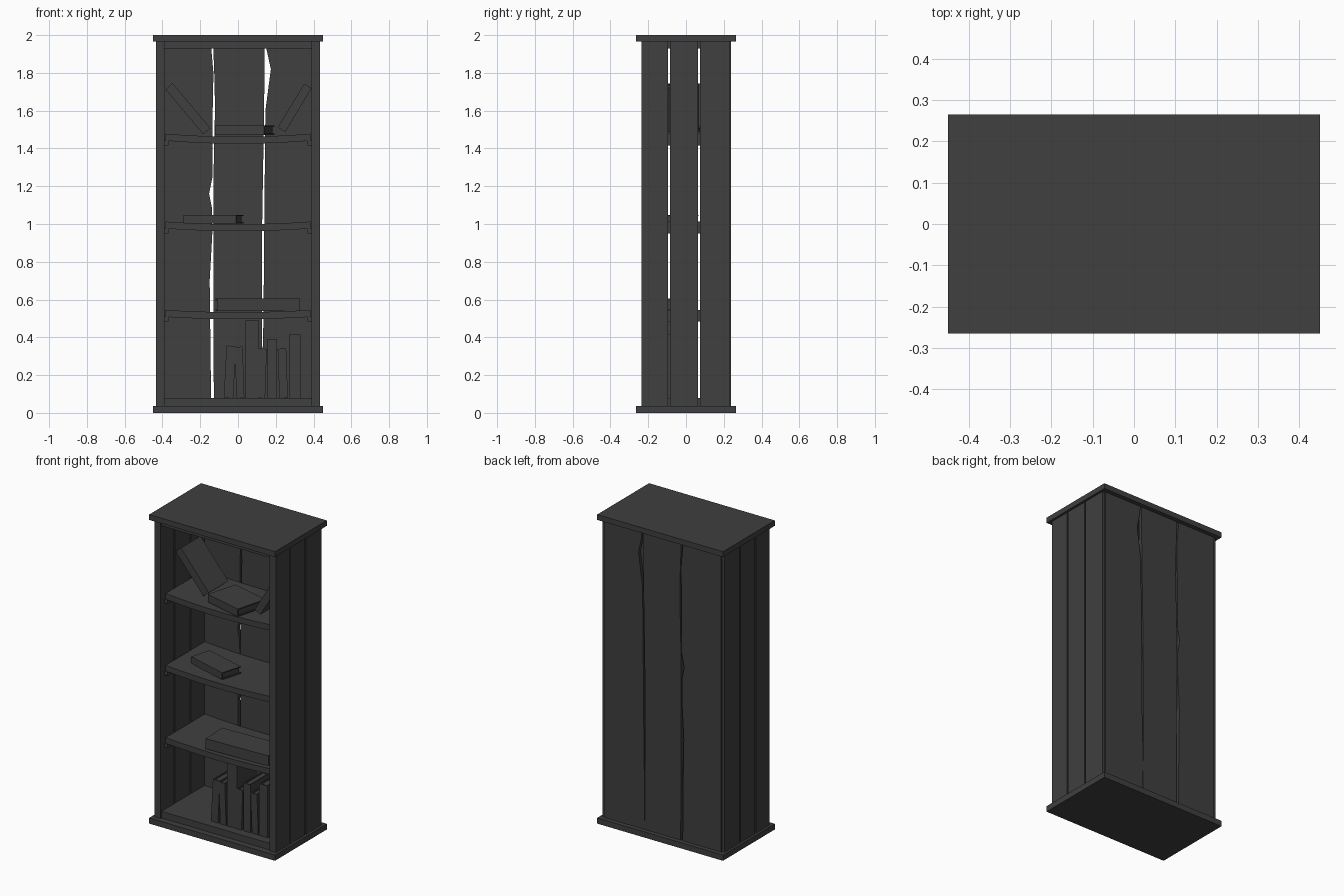
import bpy, bmesh
from math import radians
from mathutils import Matrix, Vector

if "Cube" in bpy.data.objects:
    bpy.data.objects.remove(bpy.data.objects["Cube"], do_unlink=True)

dark_wood = bpy.data.materials.new("dark_grey")
dark_wood.use_nodes = True
dark_wood.diffuse_color = (0.05, 0.05, 0.05, 1)
dark_wood.node_tree.nodes["Principled BSDF"].inputs["Base Color"].default_value = (0.05, 0.05, 0.05, 1)


def finish(name, bm):
    bmesh.ops.recalc_face_normals(bm, faces=bm.faces)
    mesh = bpy.data.meshes.new(name)
    bm.to_mesh(mesh)
    bm.free()
    mesh.materials.append(dark_wood)
    obj = bpy.data.objects.new(name, mesh)
    bpy.context.collection.objects.link(obj)
    return obj


def add_box(bm, low, high):
    low, high = Vector(low), Vector(high)
    matrix = Matrix.Translation((low + high) / 2) @ Matrix.Diagonal((*(high - low), 1))
    bmesh.ops.create_cube(bm, size=1, matrix=matrix)


def box(name, low, high):
    bm = bmesh.new()
    add_box(bm, low, high)
    return finish(name, bm)


def ribbon(name, edge_a, edge_b, y0, y1):
    """Solid between two matching rows of (x, z) points, extruded in y."""
    bm = bmesh.new()
    face = bm.faces.new([bm.verts.new((x, y0, z)) for x, z in edge_a + edge_b[::-1]])
    grown = bmesh.ops.extrude_face_region(bm, geom=[face])
    verts = [g for g in grown["geom"] if isinstance(g, bmesh.types.BMVert)]
    bmesh.ops.translate(bm, verts=verts, vec=(0, y1 - y0, 0))
    return finish(name, bm)


def book(name, centre, length, depth, thick, tilt=0, turn=0):
    """Two covers, a spine facing the front and a recessed page block."""
    bm = bmesh.new()
    l, d, t, cover = length / 2, depth / 2, thick / 2, thick * 0.14
    add_box(bm, (-l, -d, t - cover), (l, d, t))
    add_box(bm, (-l, -d, -t), (l, d, cover - t))
    add_box(bm, (-l, -d, cover - t), (l, cover - d, t - cover))
    add_box(bm, (-l + 0.008, cover - d, cover - t), (l - 0.008, d - 0.008, t - cover))
    bm.transform(Matrix.Translation(centre) @ Matrix.Rotation(radians(turn), 4, "Z")
                 @ Matrix.Rotation(radians(tilt), 4, "Y"))
    return finish(name, bm)


# Cabinet: slabs, floor and ceiling
box("base_slab", (-0.45, -0.265, 0), (0.45, 0.265, 0.037))
box("top_slab", (-0.45, -0.265, 1.965), (0.45, 0.265, 2))
box("floor_board", (-0.39, -0.225, 0.037), (0.39, 0.215, 0.08))
box("ceiling_board", (-0.39, -0.225, 1.928), (0.39, 0.215, 1.965))

# Side planks with narrow gaps, mirrored
for side, sign in (("left", 1), ("right", -1)):
    for part, y0, y1 in (("front", -0.235, -0.095), ("middle", -0.086, 0.064), ("rear", 0.075, 0.23)):
        xs = sorted((sign * 0.39, sign * 0.435))
        box(f"{side}_{part}_plank", (xs[0], y0, 0.037), (xs[1], y1, 1.965))

# Back planks with ragged edges
top, bottom = 1.965, 0.037
left_edge = [(-0.145, top), (-0.13, 1.8), (-0.134, 1.6), (-0.135, 1.25), (-0.153, 1.16),
             (-0.137, 1.08), (-0.136, 0.95), (-0.15, 0.7), (-0.142, bottom)]
mid_left = [(-0.132, top), (-0.124, 1.75), (-0.122, 1.6), (-0.131, 1.2), (-0.13, 0.7), (-0.128, bottom)]
mid_right = [(0.142, top), (0.138, 1.6), (0.128, 1), (0.126, 0.4), (0.13, bottom)]
right_edge = [(0.15, top), (0.152, 1.92), (0.174, 1.82), (0.145, 1.6), (0.138, 0.9), (0.135, 0.5),
              (0.131, 0.35), (0.132, bottom)]
for name, a, b in (("back_plank_right", [(-0.418, top), (-0.418, bottom)], left_edge),
                   ("back_plank_middle", mid_left, mid_right),
                   ("back_plank_left", right_edge, [(0.418, top), (0.418, bottom)])):
    ribbon(name, a, b, 0.213, 0.237)

# Sagging shelves on rails
steps = [i / 4 - 1 for i in range(9)]
for number, (z, sag) in enumerate(((0.545, 0.012), (1.013, 0.014), (1.478, 0.016)), 1):
    upper = [(0.385 * s, z - sag * (1 - s * s)) for s in steps]
    lower = [(x, h - 0.037) for x, h in upper]
    ribbon(f"shelf_{number}", upper, lower, -0.19, 0.21)
    for side, sign in (("left", 1), ("right", -1)):
        xs = sorted((sign * 0.367, sign * 0.39))
        box(f"shelf_{number}_{side}_rail", (xs[0], -0.195, z - 0.062), (xs[1], 0.21, z - 0.036))

# Upright books on the floor: x, thickness, height, lean
row = ((-0.043, 0.05, 0.275, 3), (0.008, 0.042, 0.27, -2), (0.076, 0.072, 0.41, 0), (0.128, 0.04, 0.26, 2),
       (0.182, 0.05, 0.31, 0), (0.237, 0.045, 0.26, -2), (0.3, 0.06, 0.335, 0))
for number, (x, thick, height, lean) in enumerate(row, 1):
    book(f"upright_book_{number}", (x, -0.07, 0.08 + height / 2), height, 0.2, thick, 90 + lean)

# Books lying flat
book("large_flat_book", (0.105, -0.075, 0.572), 0.44, 0.18, 0.066, 0, 2)
book("small_flat_book", (-0.13, -0.04, 1.026), 0.29, 0.14, 0.045, 0, -16)
book("upper_flat_book", (0.035, -0.065, 1.496), 0.27, 0.21, 0.05, 0, -15)

# Books leaning on the sides of the upper shelf
book("leaning_book_right", (-0.265, 0.01, 1.61), 0.31, 0.2, 0.05, 50)
book("leaning_book_left", (0.3, -0.03, 1.615), 0.27, 0.2, 0.046, -59)
